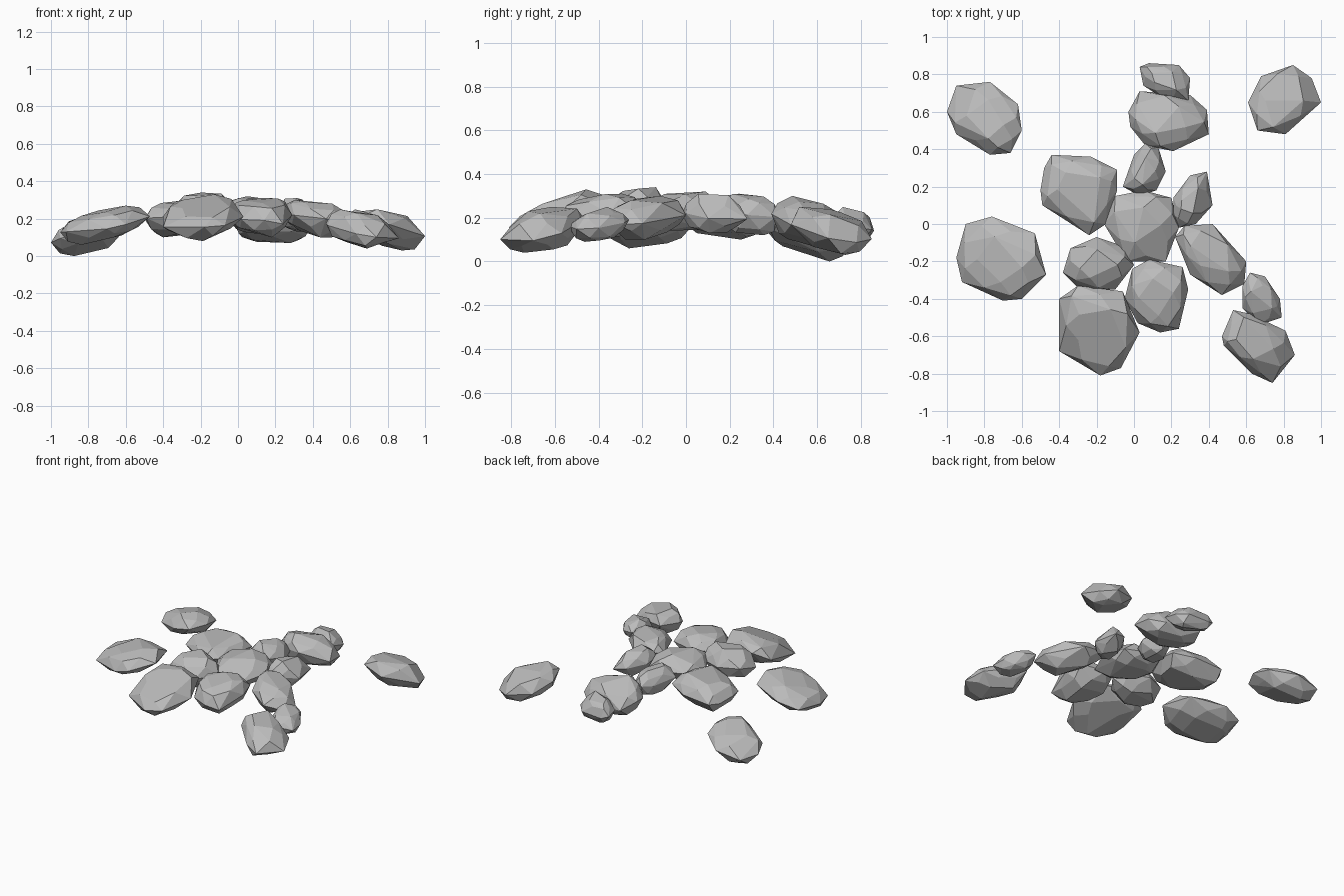
import bpy, bmesh, math, random
from mathutils import Vector

cube = bpy.data.objects.get("Cube")
if cube:
    bpy.data.objects.remove(cube, do_unlink=True)

stone = bpy.data.materials.new("stone grey")
stone.use_nodes = True
GREY = (0.5, 0.5, 0.5, 1)
stone.diffuse_color = GREY
stone.node_tree.nodes["Principled BSDF"].inputs["Base Color"].default_value = GREY

HALF = 0.07      # half thickness before the lean
rng = random.Random(5)


def rock(name, bottom, top, *outline, tilt=0.22):
    """Faceted boulder: outline as the rim, smaller rings above and below, hulled.
    Stones follow a shallow dome, so each leans outward by its tilt."""
    rim = [Vector(p) for p in outline]
    middle = sum(rim, Vector((0, 0))) / len(rim)
    between = [(p + q) / 2 for p, q in zip(rim, rim[1:] + rim[:1])]
    bm = bmesh.new()
    # rings: corners, scale, height
    for ring, scale, height in ((rim, 1, 0), (between, 0.86, 0.6), (rim[::2], 0.52, 0.9),
                                (between, 0.84, -0.6), (rim[1::2], 0.52, -0.9)):
        wobble = 0.0 if ring is rim else 0.05
        for p in ring:
            arm = (p - middle) * (scale + rng.uniform(-wobble, wobble))
            spot = middle + arm
            z = (height + rng.uniform(-0.15, 0.15)) * HALF - tilt * arm.dot(middle)
            bm.verts.new((spot.x, spot.y, z))
    hull = bmesh.ops.convex_hull(bm, input=bm.verts[:])
    loose = {g for g in hull["geom_interior"] + hull["geom_unused"]
             if isinstance(g, bmesh.types.BMVert)}
    bmesh.ops.delete(bm, geom=list(loose), context='VERTS')
    bmesh.ops.dissolve_limit(bm, angle_limit=math.radians(8),
                             verts=bm.verts[:], edges=bm.edges[:])
    # set the stone's height, with its origin in the middle
    heights = [v.co.z for v in bm.verts]
    least, span = min(heights), max(heights) - min(heights)
    for v in bm.verts:
        v.co.x -= middle.x
        v.co.y -= middle.y
        v.co.z = ((v.co.z - least) / span - 0.5) * (top - bottom)
    bmesh.ops.recalc_face_normals(bm, faces=bm.faces[:])
    mesh = bpy.data.meshes.new(name)
    bm.to_mesh(mesh)
    bm.free()
    mesh.materials.append(stone)
    obj = bpy.data.objects.new(name, mesh)
    obj.location = (middle.x, middle.y, (bottom + top) / 2)
    bpy.context.collection.objects.link(obj)


# outlying stones
rock("outer_back_right_stone", 0, .22, (-1, .6), (-.95, .74), (-.77, .76), (-.62, .64),
     (-.6, .5), (-.66, .38), (-.77, .37), (-.95, .48))
rock("outer_back_left_stone", .03, .25, (.61, .65), (.68, .79), (.85, .85), (.95, .78),
     (1, .65), (.81, .48), (.66, .5))
rock("outer_right_stone", .06, .27, (-.95, -.18), (-.9, 0), (-.76, .04), (-.53, -.05),
     (-.47, -.27), (-.6, -.4), (-.7, -.41), (-.92, -.31))

# back stones
rock("back_pebble", .08, .25, (.03, .84), (.08, .86), (.24, .85), (.3, .78),
     (.29, .66), (.16, .67), (.05, .74))
rock("back_stone", .07, .3, (-.03, .6), (.03, .71), (.3, .69), (.39, .61),
     (.4, .48), (.21, .39), (.06, .42), (-.02, .52))

# central cluster
rock("back_right_stone", .1, .31, (-.5, .18), (-.48, .3), (-.44, .37), (-.23, .36),
     (-.09, .29), (-.09, .18), (-.15, 0), (-.24, -.06), (-.49, .1))
rock("inner_back_pebble", .12, .31, (-.06, .2), (0, .37), (.06, .43), (.13, .41),
     (.17, .28), (.12, .18), (.03, .15))
rock("inner_left_pebble", .13, .31, (.21, .14), (.3, .26), (.39, .28), (.42, .1),
     (.33, 0), (.24, -.02), (.21, .05))
rock("centre_stone", .14, .32, (-.16, 0), (-.1, .15), (.05, .18), (.2, .14),
     (.24, -.02), (.17, -.2), (-.04, -.2))
rock("inner_right_stone", .13, .34, (-.38, -.26), (-.34, -.13), (-.2, -.07), (-.05, -.12),
     (0, -.22), (-.1, -.35), (-.28, -.36))

# front stones
rock("front_right_stone", .08, .33, (-.4, -.4), (-.3, -.33), (-.06, -.36), (.03, -.58),
     (-.07, -.77), (-.18, -.81), (-.4, -.68), tilt=.32)
rock("front_stone", .1, .31, (.08, -.19), (.26, -.23), (.29, -.35), (.24, -.56),
     (.14, -.58), (.02, -.53), (-.05, -.4), (-.01, -.24))
rock("left_stone", .1, .3, (.22, -.07), (.27, -.01), (.42, 0), (.6, -.2),
     (.59, -.32), (.47, -.38), (.3, -.27))
rock("front_left_pebble", .09, .25, (.58, -.33), (.62, -.26), (.7, -.28), (.78, -.4),
     (.79, -.5), (.67, -.54), (.58, -.45))
rock("front_left_stone", .04, .25, (.47, -.6), (.53, -.46), (.62, -.48), (.81, -.57),
     (.86, -.7), (.74, -.85), (.63, -.8), (.48, -.65), tilt=.16)
